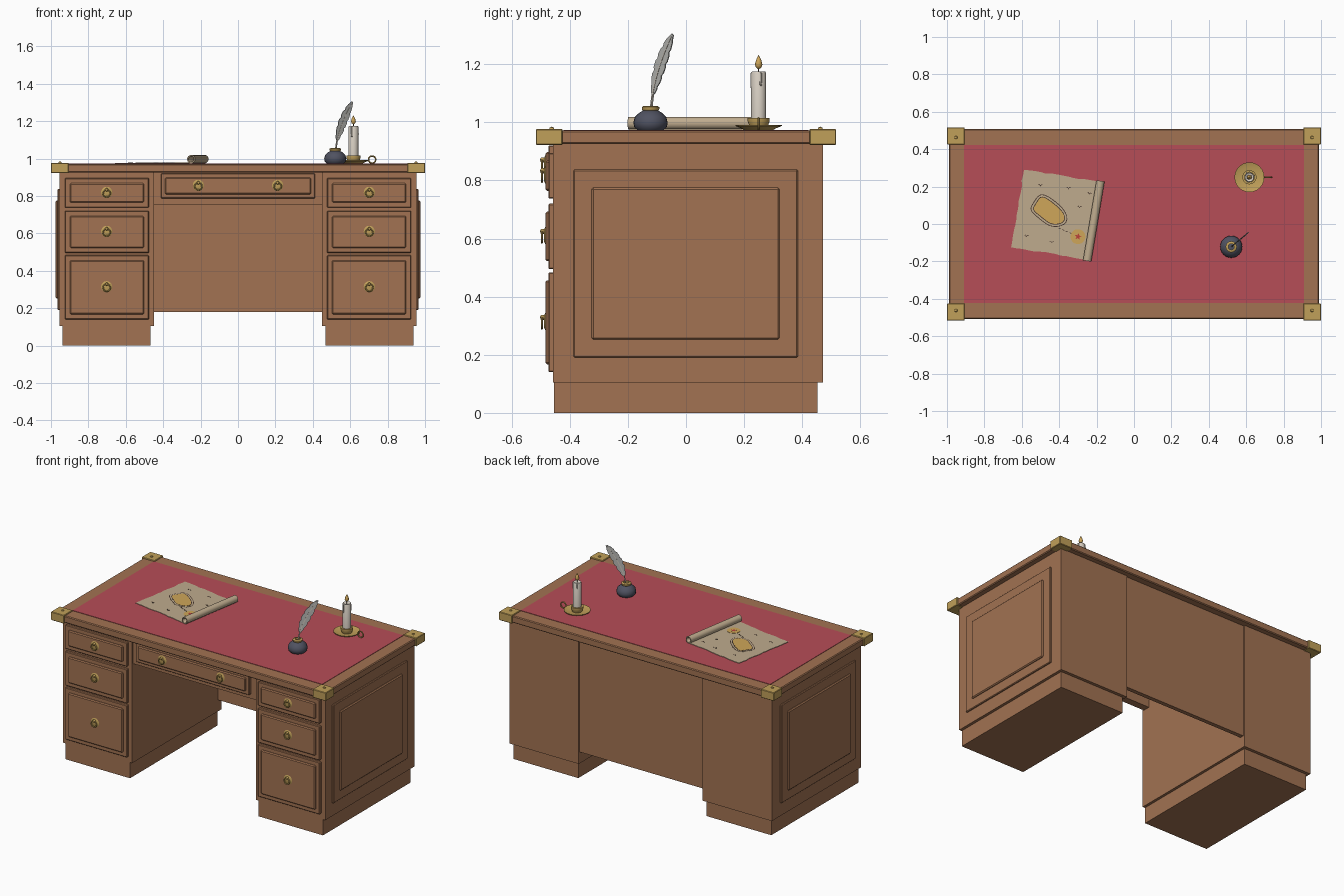
import bpy, bmesh, random
from math import sin, cos, pi, radians
from mathutils import Vector, Matrix

random.seed(4)
if "Cube" in bpy.data.objects:
    bpy.data.objects.remove(bpy.data.objects["Cube"])


def material(name, r, g, b):
    m = bpy.data.materials.new(name)
    m.use_nodes = True
    m.diffuse_color = (r, g, b, 1)
    m.node_tree.nodes["Principled BSDF"].inputs["Base Color"].default_value = (r, g, b, 1)
    return m


wood = material("walnut wood", .36, .17, .085)
leather = material("red leather", .47, .075, .095)
brass = material("brass", .53, .35, .1)
paper = material("parchment", .52, .41, .27)
gold = material("map gold", .62, .38, .1)
ink = material("dark ink", .06, .035, .025)
glass = material("blue grey glass", .08, .085, .12)
white = material("feather grey", .5, .5, .48)
wax = material("candle wax", .68, .62, .54)
red = material("mark red", .5, .05, .04)


def finish(name, bm, mat, loc=(0, 0, 0), rot=(0, 0, 0), smooth=False):
    bmesh.ops.recalc_face_normals(bm, faces=bm.faces)
    me = bpy.data.meshes.new(name)
    bm.to_mesh(me)
    bm.free()
    me.materials.append(mat)
    ob = bpy.data.objects.new(name, me)
    bpy.context.collection.objects.link(ob)
    ob.location, ob.rotation_euler = loc, rot
    if smooth:
        bpy.ops.object.select_all(action='DESELECT')
        ob.select_set(True)
        bpy.context.view_layer.objects.active = ob
        bpy.ops.object.shade_smooth_by_angle(angle=radians(40))
    return ob


def box(name, x, y, z, mat=wood, bevel=0.0):
    """Box from three (low, high) ranges."""
    bm = bmesh.new()
    bmesh.ops.create_cube(bm, size=1)
    for v in bm.verts:
        v.co = [sum(r) / 2 + c * (r[1] - r[0]) for c, r in zip(v.co, (x, y, z))]
    ob = finish(name, bm, mat)
    if bevel:
        mod = ob.modifiers.new("bevel", 'BEVEL')
        mod.width, mod.segments = bevel, 1
    return ob


def lathe(name, profile, loc, mat, rot=(0, 0, 0), steps=24):
    """Spin (radius, height) points about z."""
    bm = bmesh.new()
    vs = [bm.verts.new((r, 0, h)) for r, h in profile]
    es = [bm.edges.new(p) for p in zip(vs, vs[1:])]
    bmesh.ops.spin(bm, geom=vs + es, cent=(0, 0, 0), axis=(0, 0, 1), angle=2 * pi,
                   steps=steps, use_merge=True)
    bmesh.ops.remove_doubles(bm, verts=bm.verts, dist=1e-5)
    return finish(name, bm, mat, loc, rot, True)


def ring(name, R, r, loc, mat=brass):
    """Upright ring facing the front."""
    bm = bmesh.new()
    c = [bm.verts.new((R + r * cos(a * pi / 4), 0, r * sin(a * pi / 4))) for a in range(8)]
    es = [bm.edges.new((c[i], c[(i + 1) % 8])) for i in range(8)]
    bmesh.ops.spin(bm, geom=c + es, cent=(0, 0, 0), axis=(0, 0, 1), angle=2 * pi,
                   steps=24, use_merge=True)
    bmesh.ops.remove_doubles(bm, verts=bm.verts, dist=1e-5)
    return finish(name, bm, mat, loc, (pi / 2, 0, 0), True)


def plate(name, pts, thick, mat, loc, rot=(0, 0, 0)):
    """Flat outline given a thickness."""
    bm = bmesh.new()
    f = bm.faces.new([bm.verts.new((p[0], p[1], 0)) for p in pts])
    up = bmesh.ops.extrude_face_region(bm, geom=[f])["geom"]
    bmesh.ops.translate(bm, vec=(0, 0, thick), verts=[v for v in up if isinstance(v, bmesh.types.BMVert)])
    return finish(name, bm, mat, loc, rot)


def pull(x, z):
    """Rosette, knob and hanging ring."""
    lathe("handle_rosette", [(0, 0), (.03, 0), (.03, .003), (.022, .007), (0, .007)],
          (x, -.481, z), brass, (pi / 2, 0, 0))
    lathe("handle_knob", [(.009, 0), (.009, .011), (.006, .015), (0, .016)],
          (x, -.486, z + .014), brass, (pi / 2, 0, 0), 12)
    ring("handle_ring", .019, .0038, (x, -.496, z - .005))


def drawer(x, z, inset, knobs):
    box("drawer_front", x, (-.474, -.45), z, bevel=.004)
    box("drawer_panel", (x[0] + inset, x[1] - inset), (-.484, -.46),
        (z[0] + inset, z[1] - inset), bevel=.006)
    for k in knobs:
        pull(k, sum(z) / 2 + .003)


# Pedestals with plinths, side panels and drawers
for s in (-1, 1):
    span = lambda a, b: tuple(sorted((s * a, s * b)))
    box("pedestal", span(.45, .955), (-.457, .472), (.105, .925))
    box("plinth", span(.467, .937), (-.455, .452), (0, .105))
    box("side_panel_outer", span(.95, .965), (-.387, .385), (.19, .837), bevel=.004)
    box("side_panel_inner", span(.95, .975), (-.325, .322), (.252, .775), bevel=.006)
    for z in ((.737, .895), (.495, .72), (.14, .483)):
        drawer(span(.476, .926), z, .027, [s * .702])

# Kneehole: apron, centre drawer and back panel
box("apron", (-.45, .45), (-.447, -.40), (.755, .925))
drawer((-.413, .413), (.787, .92), .022, (-.212, .212))
box("back_panel", (-.45, .45), (.435, .462), (.18, .925))

# Table top with leather and brass corners
box("table_top", (-.99, .99), (-.508, .508), (.925, .971), bevel=.005)
box("leather_inlay", (-.908, .908), (-.422, .422), (.965, .9735), leather)
for sx in (-1, 1):
    for sy in (-1, 1):
        box("brass_corner", sorted((sx * .905, sx)), sorted((sy * .425, sy * .517)),
            (.922, .977), brass, .003)
        lathe("corner_stud", [(.009, 0), (.007, .005), (0, .008)],
              (sx * .952, sy * .462, .977), brass, steps=10)

# Parchment map with a rolled edge
MAP, TURN = Vector((-.415, .05, .974)), radians(-9.5)


def on_map(name, pts, mat, u=0, v=0, turn=0.0, lift=.003):
    spot = MAP + Matrix.Rotation(TURN, 3, 'Z') @ Vector((u, v, lift))
    plate(name, pts, .0012, mat, spot, (0, 0, TURN + turn))


def torn():
    return random.uniform(-.004, .004)


n = 14
us = [-.21 + .42 * i / n for i in range(n + 1)]
sheet = [(u, -.21 + torn()) for u in us] + [(u, .21 + torn()) for u in reversed(us)]
sheet += [(-.21 + torn(), .21 - .42 * i / n) for i in range(1, n)]
plate("parchment_sheet", sheet, .003, paper, MAP, (0, 0, TURN))
roll_at = MAP + Matrix.Rotation(TURN, 3, 'Z') @ Vector((.203, .217, .023))
lathe("parchment_roll", [(.013, .004), (.016, 0), (.022, 0), (.022, .434), (.016, .434), (.013, .43),
                         (.013, .004)], roll_at, paper, (pi / 2, 0, TURN))


def island(k):
    a = [i * pi / 16 for i in range(32)]
    return [((.086 + .010 * cos(3 * t) + k) * cos(t),
             (.058 + .012 * sin(2 * t + 2) + k) * sin(t)) for t in a]


def disc(r):
    return [(r * cos(i * pi / 10), r * sin(i * pi / 10)) for i in range(20)]


on_map("island_coast", island(.017), ink, -.045, .012, -.4, .0022)
on_map("island_shore", island(.013), paper, -.045, .012, -.4, .0026)
on_map("island_outline", island(.004), ink, -.045, .012, -.4, .003)
on_map("island", island(0), gold, -.045, .012, -.4, .0034)
on_map("treasure_disc", disc(.04), gold, .133, -.097)
star = [((.02 if i % 2 == 0 else .008) * sin(i * pi / 5),
         (.02 if i % 2 == 0 else .008) * cos(i * pi / 5)) for i in range(10)]
on_map("treasure_star", star, red, .133, -.097, 0, .0034)
dash = [(-.006, -.002), (.006, -.002), (.006, .002), (-.006, .002)]
for i in range(4):
    on_map("trail_dash", dash, ink, .03 + .02 * i, -.07 - .005 * i, -.3)
bird = [(-.014, .004), (-.006, .007), (0, 0), (.006, .007), (.014, .004), (.005, .002), (0, -.006), (-.005, .002)]
for u, v in ((-.11, .14), (.04, .15), (.115, .06), (-.14, -.14), (0, -.15), (.155, .14)):
    on_map("wave_mark", bird, ink, u, v)

# Ink pot
lathe("ink_pot", [(0, 0), (.046, 0), (.056, .01), (.059, .026), (.054, .045), (.038, .06), (.024, .068),
                  (0, .068)], (.52, -.122, .9735), glass)
lathe("ink_pot_collar", [(.016, 0), (.026, 0), (.03, .006), (.03, .013), (.024, .017), (.016, .017),
                         (.016, 0)], (.52, -.122, 1.039), brass)


# Quill: a bowed shaft with a notched vane on each side
def shaft(t):
    return Vector((.012 * t + .103 * t ** 1.7, .255 * t))


def strip(half, lo, hi, count, notch=0.0):
    left, right = [], []
    for i in range(count + 1):
        t = lo + (hi - lo) * i / count
        d = (shaft(t + .01) - shaft(t - .01 if t > .01 else 0)).normalized()
        side = Vector((-d.y, d.x))
        w = half(i / count) * (1 - notch * (i % 4 == 3))
        left.append(shaft(t) + side * w)
        right.append(shaft(t) - side * w)
    return left + right[::-1]


QUILL, AIM = Vector((.522, -.118, 1.047)), (pi / 2, 0, radians(40))
plate("quill_vane", strip(lambda u: .002 + .026 * sin(pi * min(1, u * .97 + .02)) ** .6, .2, 1, 20, .2),
      .004, white, QUILL, AIM)
plate("quill_shaft", strip(lambda u: .0035 - .002 * u, 0, .97, 12), .0065, wax,
      QUILL + Vector((-.0008, .001, 0)), AIM)

# Candlestick, candle and flame
SPOT = Vector((.617, .25, .9735))
lathe("candle_saucer", [(0, 0), (.05, 0), (.06, .006), (.08, .014), (.08, .018), (.058, .011), (0, .008)],
      SPOT, brass)
lathe("candle_cup", [(0, .008), (.03, .008), (.034, .02), (.038, .03), (.038, .042), (.027, .042)], SPOT, brass)
ring("saucer_handle", .019, .004, SPOT + Vector((.1, 0, .021)))
lathe("candle", [(0, .01), (.026, .01), (.026, .195), (.023, .201), (.016, .197), (0, .195)], SPOT, wax)
for a, low in ((.3, .15), (2.2, .165), (4.4, .14)):
    lathe("wax_drip", [(0, low), (.005, low + .006), (.004, low + .02), (.004, .196), (0, .2)],
          SPOT + Vector((.025 * cos(a), .025 * sin(a), 0)), wax, steps=8)
lathe("wick", [(0, .19), (.002, .19), (.002, .216), (0, .216)], SPOT, ink, steps=8)
lathe("flame", [(0, .208), (.009, .215), (.013, .225), (.009, .24), (.003, .253), (0, .258)], SPOT, gold, steps=16)
